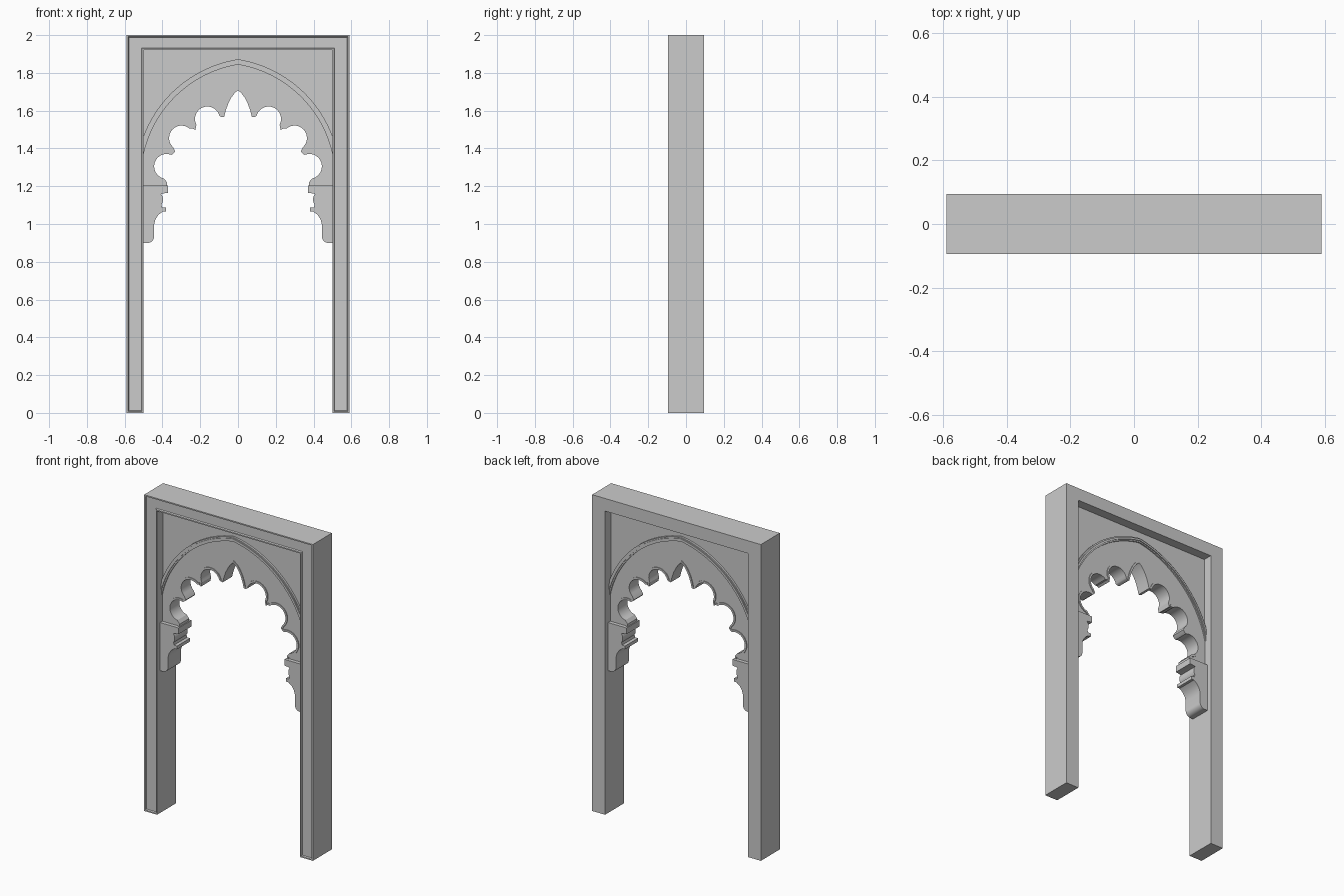
import bpy, bmesh
from math import sin, cos, radians, acos
from mathutils import Vector

if "Cube" in bpy.data.objects:
    bpy.data.objects.remove(bpy.data.objects["Cube"])


def prism(name, pts, depth, symmetric=True, panel=False):
    """Extrude an x-z outline through y = -depth..depth; half outlines are mirrored."""
    if symmetric:
        pts = list(pts) + [(-x, z) for x, z in reversed(pts) if abs(x) > 1e-5]
    bm = bmesh.new()
    face = bm.faces.new([bm.verts.new((x, -depth, z)) for x, z in pts])
    ext = bmesh.ops.extrude_face_region(bm, geom=[face])
    moved = [g for g in ext["geom"] if isinstance(g, bmesh.types.BMVert)]
    bmesh.ops.translate(bm, verts=moved, vec=(0, 2 * depth, 0))
    bmesh.ops.recalc_face_normals(bm, faces=bm.faces)
    if panel:  # sunken front panel with a thin raised border
        bm.normal_update()
        front = [f for f in bm.faces if f.normal.y < -0.9]
        bmesh.ops.inset_region(bm, faces=front, thickness=0.008, use_even_offset=True)
        bmesh.ops.inset_region(bm, faces=front, thickness=0.004, depth=-0.008,
                               use_even_offset=True)
    me = bpy.data.meshes.new(name)
    bm.to_mesh(me)
    bm.free()
    ob = bpy.data.objects.new(name, me)
    bpy.context.collection.objects.link(ob)
    bpy.ops.object.select_all(action='DESELECT')
    ob.select_set(True)
    bpy.context.view_layer.objects.active = ob
    bpy.ops.object.shade_smooth_by_angle(angle=radians(30))
    return ob


def arc(cx, cz, r, a0, a1, n=14):
    return [(cx + r * cos(radians(a0 + (a1 - a0) * i / n)),
             cz + r * sin(radians(a0 + (a1 - a0) * i / n))) for i in range(n + 1)]


def arch(r, x_end=0.505, n=28):
    """Right half of the pointed arch, from the apex down to the jamb."""
    cx, cz = -0.1, 1.238
    a0 = acos(-cx / r)
    a1 = acos(min(1, (x_end - cx) / r))
    return [(cx + r * cos(a0 + (a1 - a0) * i / n),
             cz + r * sin(a0 + (a1 - a0) * i / n)) for i in range(n + 1)]


def offset(pts, d):
    """Shift a half outline outwards, keeping the apex on the axis."""
    out = []
    for i, p in enumerate(pts):
        a = Vector(pts[i - 1]) if i else Vector((-pts[1][0], pts[1][1]))
        b = Vector(pts[min(i + 1, len(pts) - 1)])
        t = (b - a).normalized()
        out.append((p[0] - t.y * d, p[1] + t.x * d))
    return out


# Rectangular surround
prism("frame", [(0, 1.92), (0.5, 1.92), (0.5, 0), (0.59, 0), (0.59, 2), (0, 2)],
      0.095, panel=True)

# Cusped opening: pointed top lobe, then three round lobes down each side
scallop = [(0, 1.708), (0.018, 1.693), (0.035, 1.67), (0.052, 1.637),
           (0.065, 1.6), (0.074, 1.565), (0.092, 1.568)]
scallop += arc(0.162, 1.556, 0.066, 165, -28)
scallop += [(0.226, 1.498), (0.241, 1.506)]
scallop += arc(0.299, 1.455, 0.066, 132, -48)
scallop += [(0.332, 1.384), (0.343, 1.372)]
scallop += arc(0.378, 1.305, 0.066, 112, -78)
scallop += [(0.375, 1.22), (0.375, 1.2)]

# Arch slab and the spandrels above it
prism("arch_panel", scallop + [(0.505, 1.2)] + arch(0.625)[::-1], 0.042)
prism("spandrel_panel", arch(0.625) + [(0.505, 1.925), (0, 1.925)], 0.037)

# Raised lip around the scallops
prism("scallop_lip", scallop + offset(scallop, 0.012)[::-1], 0.047)

# Stepped arch moulding
prism("arch_moulding", arch(0.614) + arch(0.642)[::-1], 0.05)
prism("arch_moulding_bead", arch(0.622) + arch(0.634)[::-1], 0.056)

# Corbels below the springing of the arch
corbel = [(0.505, 1.204), (0.37, 1.204), (0.37, 1.165), (0.388, 1.163)]
corbel += arc(0.442, 1.13, 0.045, 140, 215, 8)
corbel += [(0.402, 1.087), (0.381, 1.087), (0.381, 1.066), (0.398, 1.066)]
corbel += [(0.42, 1.05), (0.437, 1.025), (0.445, 0.995)]
corbel += arc(0.477, 0.932, 0.032, 180, 270, 8) + [(0.505, 0.9)]
for side, name in ((1, "right_corbel"), (-1, "left_corbel")):
    prism(name, [(side * x, z) for x, z in corbel], 0.065, symmetric=False)
